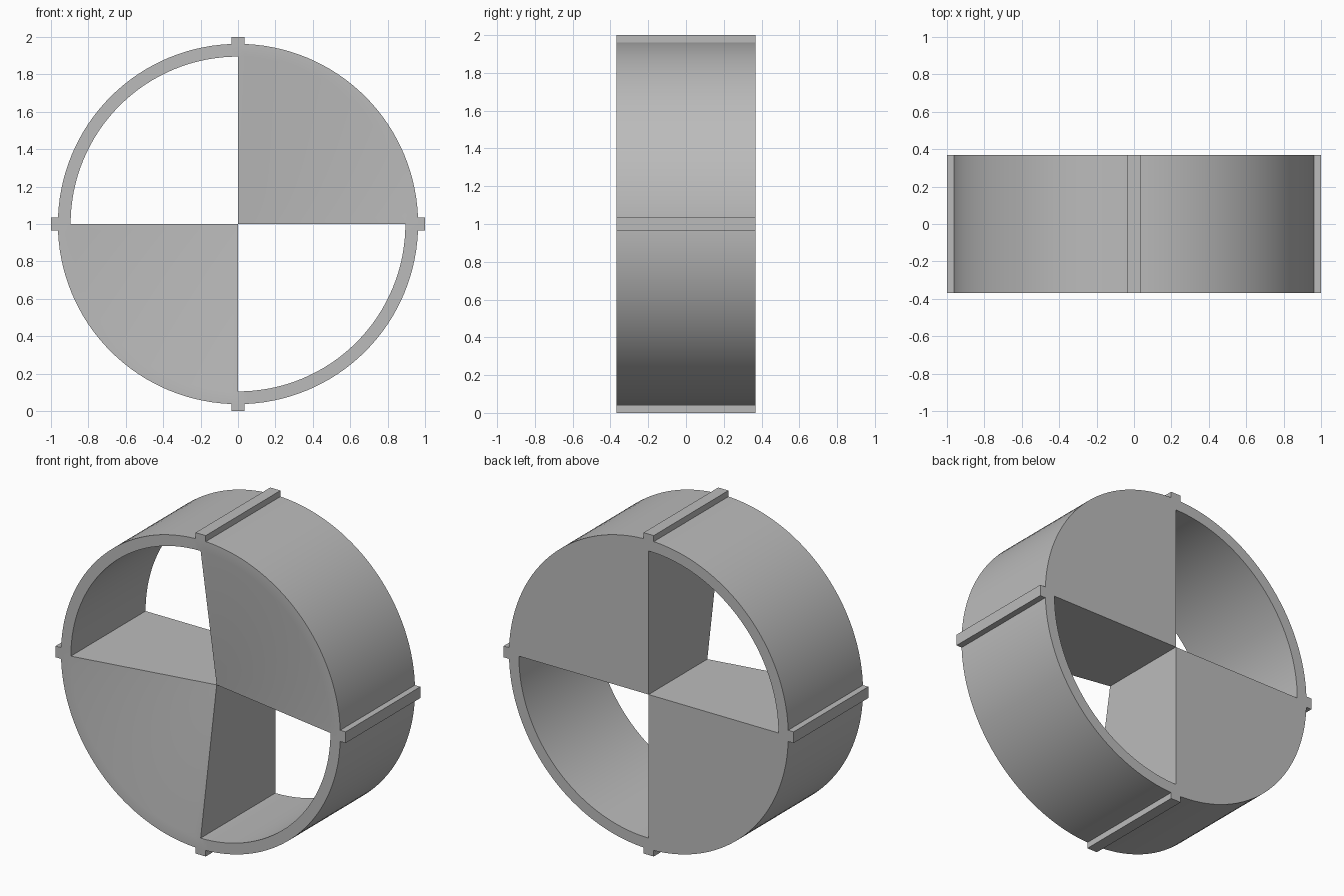
import bpy, bmesh
from math import sin, cos, pi
from mathutils import Matrix, Vector

if "Cube" in bpy.data.objects:
    bpy.data.objects.remove(bpy.data.objects["Cube"], do_unlink=True)

OUTER, INNER, HALF, APEX = 0.963, 0.895, 0.368, -0.21
SEG = 128
CENTRE = Vector((0, 0, 1))

grey = bpy.data.materials.new("plain_grey")
grey.use_nodes = True
colour = (0.5, 0.5, 0.5, 1)
grey.diffuse_color = colour
grey.node_tree.nodes["Principled BSDF"].inputs["Base Color"].default_value = colour


def finish(bm, name):
    bmesh.ops.recalc_face_normals(bm, faces=bm.faces)
    mesh = bpy.data.meshes.new(name)
    bm.to_mesh(mesh)
    bm.free()
    mesh.materials.append(grey)
    ob = bpy.data.objects.new(name, mesh)
    bpy.context.collection.objects.link(ob)
    return ob


# Drum: a rim with two opposite filled quadrants, dished at the front
bm = bmesh.new()


def circle(radius, y):
    return [bm.verts.new(CENTRE + Vector((radius * cos(2 * pi * i / SEG), y,
                                          radius * sin(2 * pi * i / SEG))))
            for i in range(SEG)]


front_out, front_in = circle(OUTER, -HALF), circle(INNER, -HALF)
back_out, back_in = circle(OUTER, HALF), circle(INNER, HALF)
apex = bm.verts.new(CENTRE + Vector((0, APEX, 0)))
back_mid = bm.verts.new(CENTRE + Vector((0, HALF, 0)))

for i in range(SEG):
    j = (i + 1) % SEG
    filled = (i * 4 // SEG) % 2 == 0
    bm.faces.new((front_out[i], front_out[j], back_out[j], back_out[i]))
    bm.faces.new((front_in[i], front_in[j], front_out[j], front_out[i]))
    bm.faces.new((back_out[i], back_out[j], back_in[j], back_in[i]))
    if filled:
        bm.faces.new((apex, front_in[j], front_in[i]))
        bm.faces.new((back_mid, back_in[i], back_in[j]))
    else:
        bm.faces.new((back_in[i], back_in[j], front_in[j], front_in[i]))

# Straight walls between filled and open quadrants
for i in range(0, SEG, SEG // 4):
    bm.faces.new((front_in[i], back_in[i], back_mid, apex))

drum = finish(bm, "drum")
bpy.context.view_layer.objects.active = drum
drum.select_set(True)
bpy.ops.object.shade_smooth_by_angle(angle=pi / 6)
drum.select_set(False)

# Locating ribs along the outside of the rim
for k, side in enumerate(("left", "top", "right", "bottom")):
    bm = bmesh.new()
    base = OUTER - 0.002
    bmesh.ops.create_cube(bm, size=1, matrix=(
        Matrix.Translation(CENTRE) @ Matrix.Rotation(-k * pi / 2, 4, "Y")
        @ Matrix.Translation(((1 + base) / 2, 0, 0))
        @ Matrix.Diagonal((1 - base, 2 * HALF, 0.07, 1))))
    finish(bm, "rib_" + side)
